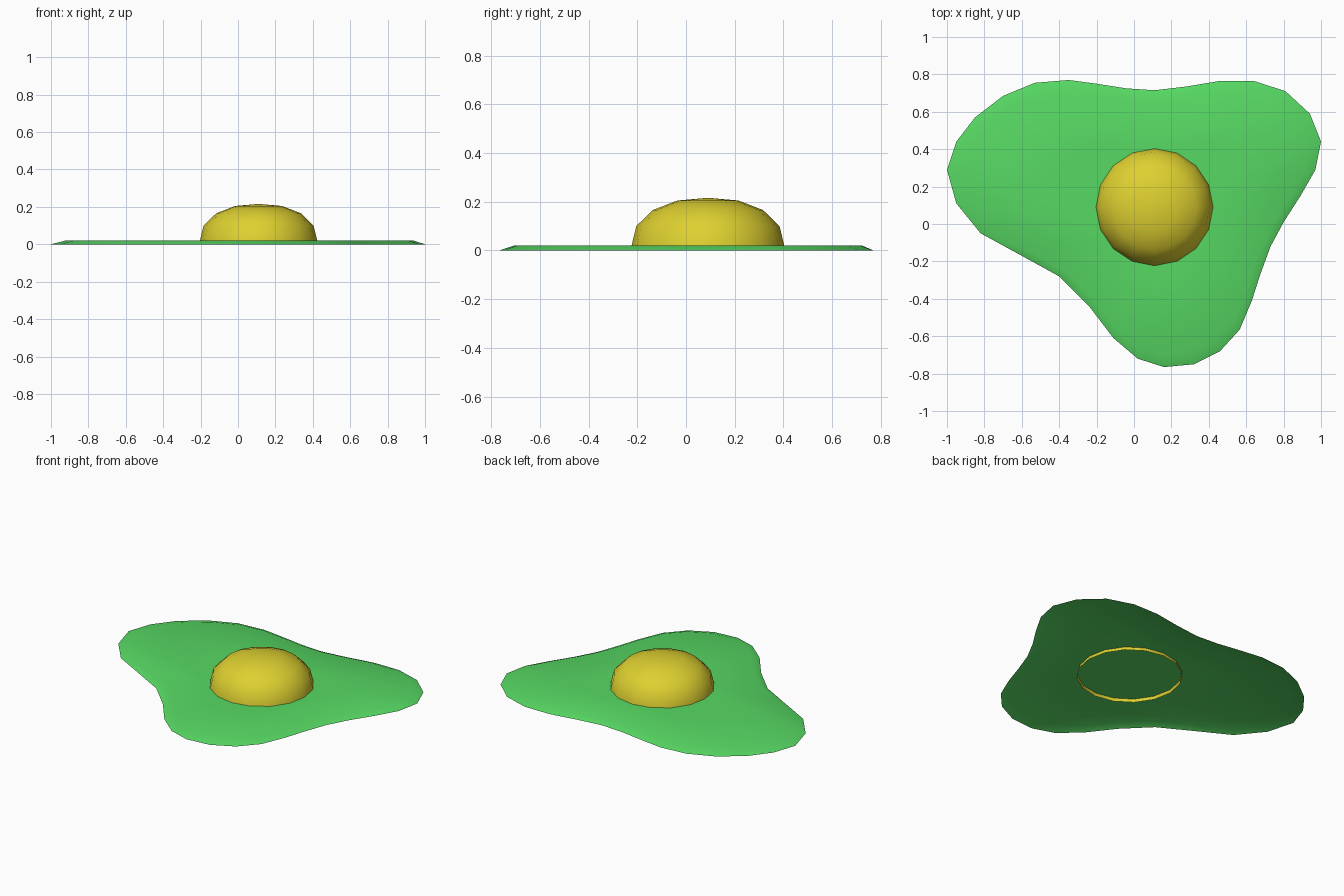
import bpy, bmesh
from math import cos, sin, tau

if "Cube" in bpy.data.objects:
    bpy.data.objects.remove(bpy.data.objects["Cube"])

CX, CY = 0.11, 0.09  # yolk centre


def material(name, rgb):
    m = bpy.data.materials.new(name)
    m.diffuse_color = (*rgb, 1)
    m.use_nodes = True
    m.node_tree.nodes["Principled BSDF"].inputs["Base Color"].default_value = m.diffuse_color
    return m


def skin(name, rings, apex, mat):
    """Bridge equal-length rings from the rim inward, closing with a fan at the apex."""
    bm = bmesh.new()
    loops = [[bm.verts.new(p) for p in ring] for ring in rings]
    top = bm.verts.new(apex)
    n = len(loops[0])
    for i in range(n):
        j = (i + 1) % n
        for a, b in zip(loops, loops[1:]):
            bm.faces.new((a[i], a[j], b[j], b[i]))
        bm.faces.new((loops[-1][i], loops[-1][j], top))
    for f in bm.faces:
        f.smooth = True
    me = bpy.data.meshes.new(name)
    bm.to_mesh(me)
    bm.free()
    me.materials.append(mat)
    ob = bpy.data.objects.new(name, me)
    bpy.context.collection.objects.link(ob)
    return ob


# Egg white: thin wavy sheet, sloped rim, open underneath
outline = [(-1, .29), (-.95, .11), (-.82, -.05), (-.60, -.17), (-.40, -.28),
           (-.24, -.44), (-.11, -.61), (.02, -.72), (.16, -.765), (.32, -.75),
           (.46, -.68), (.565, -.565), (.63, -.41), (.675, -.27), (.73, -.12),
           (.80, .01), (.89, .15), (.97, .29), (1, .44), (.94, .59),
           (.81, .71), (.64, .765), (.46, .765), (.28, .735), (.11, .715),
           (-.04, .725), (-.20, .75), (-.35, .77), (-.53, .755), (-.70, .685),
           (-.85, .57), (-.95, .44)]
rings = [[(CX + (x - CX) * s, CY + (y - CY) * s, z) for x, y in outline]
         for s, z in ((1, 0), (.93, .02), (.45, .021))]
skin("egg_white", rings, (CX, CY, .021), material("green", (.095, .69, .125)))

# Yolk: 16-sided open dome whose rim passes through the white
profile = [(.316, 0), (.313, .022), (.294, .10), (.226, .166), (.125, .205)]
rings = [[(CX + r * cos(tau * i / 16), CY + r * sin(tau * i / 16), z)
          for i in range(16)] for r, z in profile]
skin("yolk", rings, (CX, CY, .216), material("yellow", (.73, .63, .03)))
